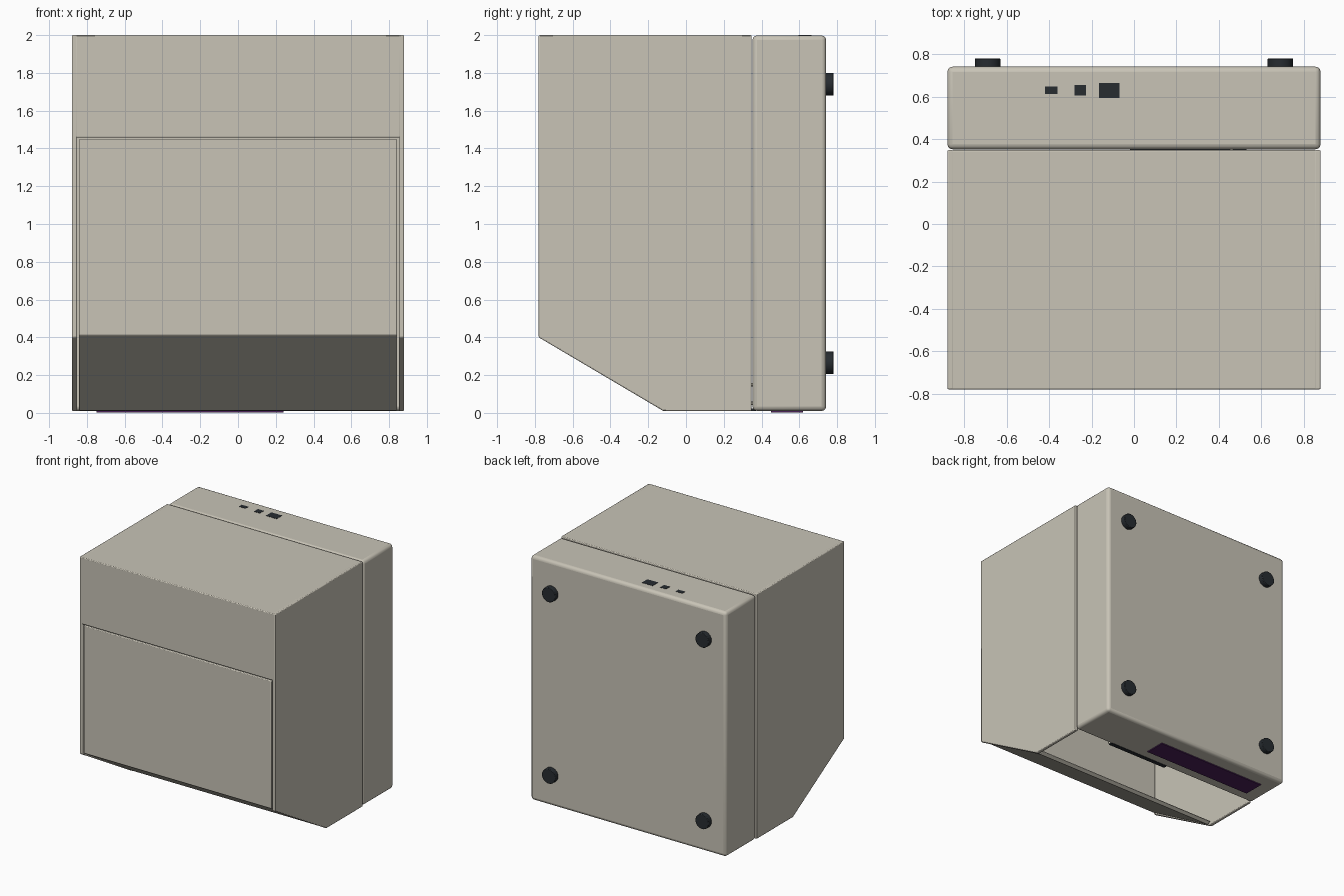
import bpy, bmesh, math
from mathutils import Vector

if "Cube" in bpy.data.objects:
    bpy.data.objects.remove(bpy.data.objects["Cube"])


def material(name, rgb):
    m = bpy.data.materials.new(name)
    m.diffuse_color = (*rgb, 1)
    m.use_nodes = True
    m.node_tree.nodes["Principled BSDF"].inputs["Base Color"].default_value = m.diffuse_color
    return m


BEIGE = material("warm_grey", (0.58, 0.55, 0.47))
BLACK = material("dark_rubber", (0.02, 0.025, 0.03))
PURPLE = material("purple", (0.07, 0.015, 0.10))


def finish(bm, name, mat, bevel=0.0, segments=3):
    bmesh.ops.recalc_face_normals(bm, faces=bm.faces)
    me = bpy.data.meshes.new(name)
    bm.to_mesh(me)
    bm.free()
    ob = bpy.data.objects.new(name, me)
    bpy.context.collection.objects.link(ob)
    me.materials.append(mat)
    if bevel:
        b = ob.modifiers.new("bevel", 'BEVEL')
        b.width, b.segments = bevel, segments
        b.limit_method, b.angle_limit = 'ANGLE', math.radians(25)
    bpy.context.view_layer.objects.active = ob
    ob.select_set(True)
    bpy.ops.object.shade_smooth_by_angle(angle=math.radians(30))
    ob.select_set(False)
    return ob


def box(name, lo, hi, mat=BEIGE, bevel=0.0):
    bm = bmesh.new()
    bmesh.ops.create_cube(bm, size=1)
    lo, hi = Vector(lo), Vector(hi)
    for v in bm.verts:
        v.co = (lo + hi) / 2 + Vector(a * b for a, b in zip(v.co, hi - lo))
    return finish(bm, name, mat, bevel)


def prism(name, yz, x0, x1, mat=BEIGE, bevel=0.0):
    """Extrude a y-z profile along x."""
    bm = bmesh.new()
    f = bm.faces.new([bm.verts.new((x0, y, z)) for y, z in yz])
    ext = bmesh.ops.extrude_face_region(bm, geom=[f])["geom"]
    moved = [g for g in ext if isinstance(g, bmesh.types.BMVert)]
    bmesh.ops.translate(bm, verts=moved, vec=(x1 - x0, 0, 0))
    return finish(bm, name, mat, bevel, 2)


# Base housing, rounded on every edge
box("base_housing", (-0.88, 0.352, 0.01), (0.88, 0.742, 1.998), bevel=0.025)

# Side walls of the hood with the chamfered corner
side = [(-0.78, 2.0), (0.348, 2.0), (0.348, 0.01), (-0.12, 0.01), (-0.78, 0.40)]
for s, label in ((-1, "left"), (1, "right")):
    prism(f"hood_wall_{label}", side, s * 0.88, s * 0.852, bevel=0.006)

# Fixed part of the hood: end plate and upper front
prism("hood_shell", [(0.348, 2.0), (-0.78, 2.0), (-0.78, 1.457), (-0.75, 1.457),
                     (-0.75, 1.97), (0.348, 1.97)], -0.862, 0.862, bevel=0.006)

# Hinged lid: flat front that folds into the slope
prism("lid", [(-0.778, 1.45), (-0.778, 0.412), (-0.12, 0.012), (-0.09, 0.03),
              (-0.748, 0.43), (-0.748, 1.45)], -0.843, 0.843, bevel=0.006)

# Round feet on the back
for x in (-0.69, 0.69):
    for z in (0.265, 1.74):
        bm = bmesh.new()
        bmesh.ops.create_cone(bm, cap_ends=True, segments=32, radius1=0.06,
                              radius2=0.06, depth=0.042)
        for v in bm.verts:
            v.co = Vector((x + v.co.x, 0.76 + v.co.z, z + v.co.y))
        finish(bm, "foot", BLACK, 0.004, 2)

# Connector sockets on the top
for x, y, w, d in ((-0.39, 0.63, 0.06, 0.036), (-0.253, 0.63, 0.053, 0.05),
                   (-0.117, 0.63, 0.096, 0.07)):
    box("socket", (x - w / 2, y - d / 2, 1.985), (x + w / 2, y + d / 2, 2.0), BLACK)

# Coloured plate and tray strip on the underside
box("name_plate", (-0.75, 0.45, 0.002), (0.24, 0.62, 0.02), PURPLE)
box("tray_strip", (-0.02, 0.335, 0.01), (0.53, 0.37, 0.022), BLACK)

# Small wire handle inside the opening
cu = bpy.data.curves.new("handle", 'CURVE')
cu.dimensions = '3D'
cu.bevel_depth, cu.bevel_resolution = 0.009, 2
sp = cu.splines.new('POLY')
sp.points.add(12)
for i, p in enumerate(sp.points):
    a = math.pi * i / 12
    p.co = (0.46, 0.352 - 0.10 * math.sin(a), 0.10 + 0.05 * math.cos(a), 1)
handle = bpy.data.objects.new("handle", cu)
cu.materials.append(BEIGE)
bpy.context.collection.objects.link(handle)
